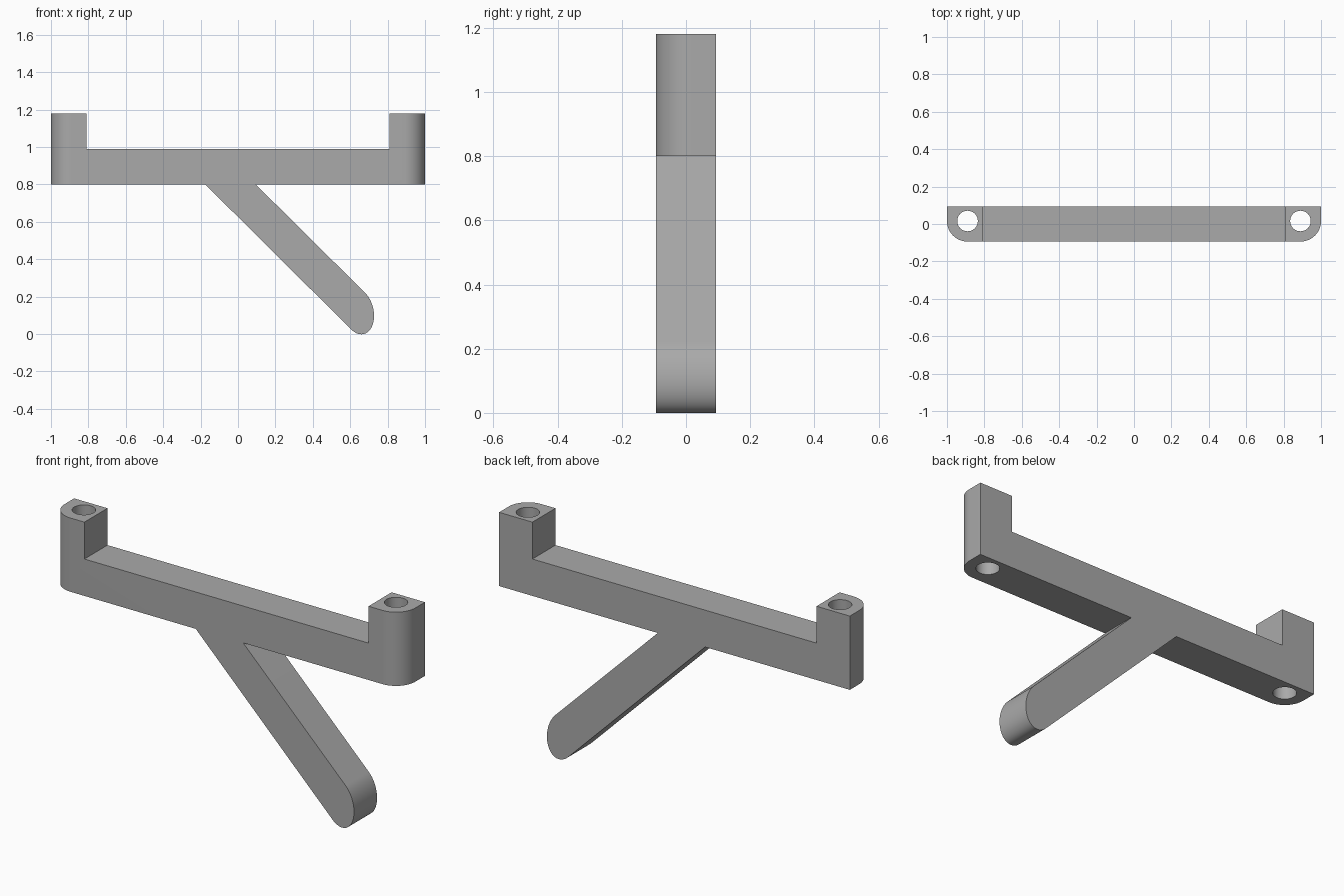
import bpy, bmesh, math
from mathutils import Vector

cube = bpy.data.objects.get("Cube")
if cube:
    bpy.data.objects.remove(cube, do_unlink=True)

HALF_DEPTH = 0.094
CORNER = 0.11

grey = bpy.data.materials.new("plain grey")
grey.use_nodes = True
grey.diffuse_color = (0.4, 0.4, 0.4, 1)
grey.node_tree.nodes["Principled BSDF"].inputs["Base Color"].default_value = (0.4, 0.4, 0.4, 1)


def link(name, bm):
    mesh = bpy.data.meshes.new(name)
    bm.to_mesh(mesh)
    bm.free()
    ob = bpy.data.objects.new(name, mesh)
    bpy.context.collection.objects.link(ob)
    mesh.materials.append(grey)
    return ob


# Slanted leg ending in a skewed half ellipse
centre, across, along = Vector((0.6425, 0.1225)), Vector((0.0375, 0.0975)), Vector((0.076, -0.076))
steps = 32
tip = [centre + across * math.cos(a) + along * math.sin(a)
       for a in (math.pi * i / steps for i in range(steps + 1))]

# One outline: crossbar, end posts and leg
outline = [(-1, 0.8), (-1, 1.18), (-0.81, 1.18), (-0.81, 0.99),
           (0.81, 0.99), (0.81, 1.18), (1, 1.18), (1, 0.8), (0.095, 0.8)]
outline += [tuple(p) for p in tip] + [(-0.175, 0.8)]

bm = bmesh.new()
front = bm.faces.new([bm.verts.new((x, -HALF_DEPTH, z)) for x, z in outline])
extruded = bmesh.ops.extrude_face_region(bm, geom=[front], use_keep_orig=True)
bmesh.ops.translate(bm, vec=(0, 2 * HALF_DEPTH, 0),
                    verts=[g for g in extruded["geom"] if isinstance(g, bmesh.types.BMVert)])
bmesh.ops.recalc_face_normals(bm, faces=bm.faces)

# Round the outer front corners of both posts
corners = [e for e in bm.edges
           if all(abs(v.co.x) > 0.99 and v.co.y < 0 for v in e.verts)
           and abs(e.verts[0].co.z - e.verts[1].co.z) > 0.1]
bmesh.ops.bevel(bm, geom=corners, offset=CORNER, segments=16, profile=0.5, affect='EDGES')
bracket = link("bracket_with_leg", bm)

# Vertical screw holes through both posts
for side, name in ((-1, "right"), (1, "left")):
    bm = bmesh.new()
    bmesh.ops.create_cone(bm, cap_ends=True, segments=48, radius1=0.055, radius2=0.055, depth=1)
    bmesh.ops.translate(bm, vec=(side * 0.89, 0.016, 1), verts=bm.verts)
    cutter = link(name + "_hole_cutter", bm)
    cutter.hide_render = True
    cut = bracket.modifiers.new(name + " hole", 'BOOLEAN')
    cut.operation = 'DIFFERENCE'
    cut.solver = 'EXACT'
    cut.object = cutter
    bpy.context.view_layer.objects.active = bracket
    bpy.ops.object.modifier_apply(modifier=cut.name)
    bpy.data.objects.remove(cutter, do_unlink=True)

bpy.ops.object.select_all(action='DESELECT')
bracket.select_set(True)
bpy.context.view_layer.objects.active = bracket
bpy.ops.object.shade_smooth_by_angle(angle=math.radians(30))
